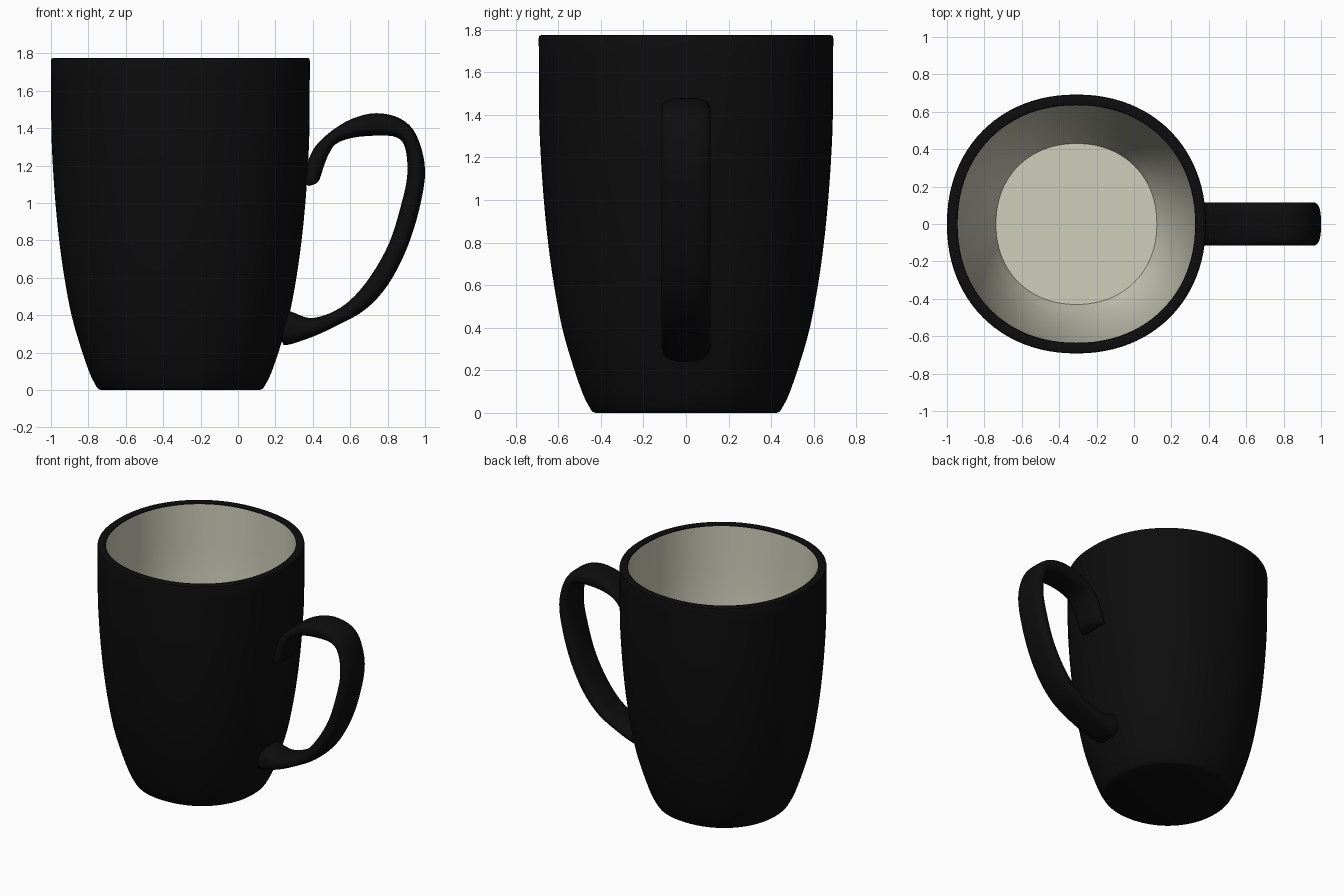
import bpy, bmesh
from math import sin, cos, pi, copysign
from mathutils import Vector

if "Cube" in bpy.data.objects:
    bpy.data.objects.remove(bpy.data.objects["Cube"])

CX = -0.308      # mug axis
SEG = 96


def material(name, rgb):
    m = bpy.data.materials.new(name)
    m.diffuse_color = (*rgb, 1)
    m.use_nodes = True
    m.node_tree.nodes["Principled BSDF"].inputs["Base Color"].default_value = m.diffuse_color
    return m


def spow(v, e):
    return copysign(abs(v) ** e, v)


def smooth_path(pts, n=4):
    """Catmull-Rom curve through points of any dimension."""
    p = [Vector(q) for q in pts]
    p = [2 * p[0] - p[1]] + p + [2 * p[-1] - p[-2]]
    out = []
    for i in range(1, len(p) - 2):
        a, b, c, d = p[i - 1:i + 3]
        for k in range(n):
            t = k / n
            out.append(0.5 * (2 * b + (c - a) * t + (2 * a - 5 * b + 4 * c - d) * t * t
                              + (3 * b - a - 3 * c + d) * t ** 3))
    return out + [p[-2]]


def skin(name, rings, mat, cap_start, cap_end, fix_normals=False):
    """Join closed rings of points into one smooth skin."""
    bm = bmesh.new()
    loops = [[bm.verts.new(p) for p in r] for r in rings]
    n = len(loops[0])
    for a, b in zip(loops, loops[1:]):
        for i in range(n):
            j = (i + 1) % n
            bm.faces.new((a[i], a[j], b[j], b[i]))
    if cap_start:
        bm.faces.new(loops[0][::-1])
    if cap_end:
        bm.faces.new(loops[-1])
    if fix_normals:
        bmesh.ops.recalc_face_normals(bm, faces=bm.faces)
    me = bpy.data.meshes.new(name)
    bm.to_mesh(me)
    bm.free()
    ob = bpy.data.objects.new(name, me)
    bpy.context.collection.objects.link(ob)
    me.materials.append(mat)
    bpy.ops.object.select_all(action='DESELECT')
    ob.select_set(True)
    bpy.context.view_layer.objects.active = ob
    bpy.ops.object.shade_smooth_by_angle(angle=0.6)
    return ob


def round_ring(r, z, e=2 / 2.13):
    """Very slightly squared circle around the mug axis."""
    return [(CX + r * spow(cos(2 * pi * i / SEG), e),
             r * spow(sin(2 * pi * i / SEG), e), z) for i in range(SEG)]


black = material("black_glaze", (0.004, 0.004, 0.004))
cream = material("cream_glaze", (0.62, 0.62, 0.5))

# Outer body with base and rim
wall = smooth_path([(0.45, 0.02), (0.485, 0.09), (0.535, 0.235), (0.582, 0.4), (0.62, 0.6),
                    (0.648, 0.8), (0.668, 1.0), (0.682, 1.2), (0.69, 1.4), (0.692, 1.76)])
outer = [(0.425, 0), (0.44, 0.006)] + [tuple(p) for p in wall]
outer += [(0.689, 1.772), (0.68, 1.775), (0.646, 1.775), (0.637, 1.772), (0.635, 1.765)]
skin("mug_body", [round_ring(r, z) for r, z in outer], black, True, False)

# Inner lining with floor
inner = smooth_path([(0.635, 1.765), (0.633, 1.4), (0.625, 1.2), (0.611, 1.0), (0.591, 0.8),
                     (0.564, 0.6), (0.527, 0.4), (0.48, 0.22), (0.43, 0.08)])
skin("mug_lining", [round_ring(r, z) for r, z in inner], cream, False, True)

# Handle: outer edge (x, z) paired with inner edge (x, z)
edges = [(.36, 1.10, .38, 1.09), (.36, 1.17, .43, 1.115), (.385, 1.25, .46, 1.20),
         (.42, 1.31, .49, 1.27), (.50, 1.385, .53, 1.32), (.61, 1.45, .62, 1.35),
         (.74, 1.48, .75, 1.36), (.87, 1.45, .85, 1.35), (.955, 1.36, .895, 1.29),
         (1.0, 1.18, .905, 1.15), (.97, .97, .875, 1.0), (.90, .75, .81, .79),
         (.80, .56, .71, .61), (.68, .43, .60, .48), (.54, .35, .49, .41),
         (.40, .285, .38, .385), (.26, .24, .28, .42), (.235, .26, .245, .41)]
rings = []
for ox, oz, ix, iz in smooth_path(edges):
    ring = []
    for i in range(32):
        a = 2 * pi * i / 32
        t = spow(cos(a), 0.72) / 2
        ring.append(((ox + ix) / 2 + (ox - ix) * t, 0.116 * spow(sin(a), 0.72),
                     (oz + iz) / 2 + (oz - iz) * t))
    rings.append(ring)
skin("handle", rings, black, True, True, fix_normals=True)
